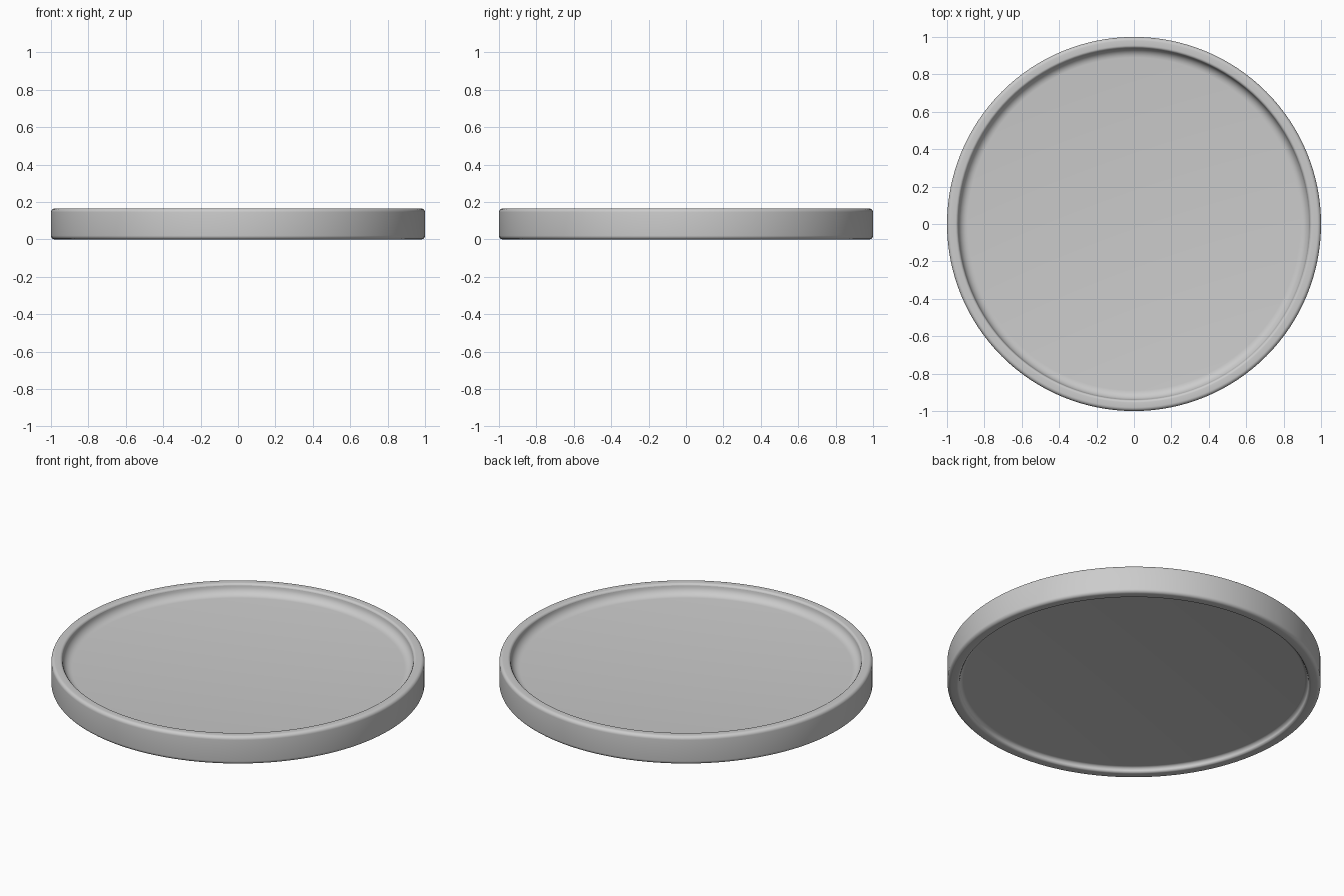
import bpy, bmesh, math

if "Cube" in bpy.data.objects:
    bpy.data.objects.remove(bpy.data.objects["Cube"])

def fillet(cx, cz, r, a0, a1, n=6):
    """Arc points in the (radius, height) plane, angles in degrees."""
    return [(cx + r * math.cos(math.radians(a0 + (a1 - a0) * i / n)),
             cz + r * math.sin(math.radians(a0 + (a1 - a0) * i / n))) for i in range(n + 1)]

def lathe(name, profile, steps=128):
    """Spin a profile that starts and ends on the z axis."""
    bm = bmesh.new()
    vs = [bm.verts.new((r, 0, z)) for r, z in profile]
    es = [bm.edges.new(p) for p in zip(vs, vs[1:])]
    bmesh.ops.spin(bm, geom=vs + es, cent=(0, 0, 0), axis=(0, 0, 1),
                   angle=2 * math.pi, steps=steps)
    bmesh.ops.remove_doubles(bm, verts=bm.verts, dist=1e-5)
    bmesh.ops.recalc_face_normals(bm, faces=bm.faces)
    me = bpy.data.meshes.new(name)
    bm.to_mesh(me)
    bm.free()
    ob = bpy.data.objects.new(name, me)
    bpy.context.collection.objects.link(ob)
    bpy.context.view_layer.objects.active = ob
    ob.select_set(True)
    bpy.ops.object.shade_smooth_by_angle(angle=math.radians(35))
    return ob

H = 0.165
# Shallow round tray: recessed underside, rounded rim, dished floor
profile = [(0, 0.03)]
profile += fillet(0.915, 0.01, 0.02, 90, 0)          # underside recess
profile += fillet(0.95, 0.015, 0.015, 180, 270)      # foot, inner edge
profile += fillet(0.98, 0.02, 0.02, 270, 360)        # foot, outer edge
profile += fillet(0.98, H - 0.02, 0.02, 0, 90)       # rim, outer edge
profile += fillet(0.955, H - 0.015, 0.015, 90, 180)  # rim, inner edge
profile += fillet(0.89, 0.155, 0.05, 0, -90)         # floor cove
profile += [(0, 0.105)]
lathe("tray", profile)
